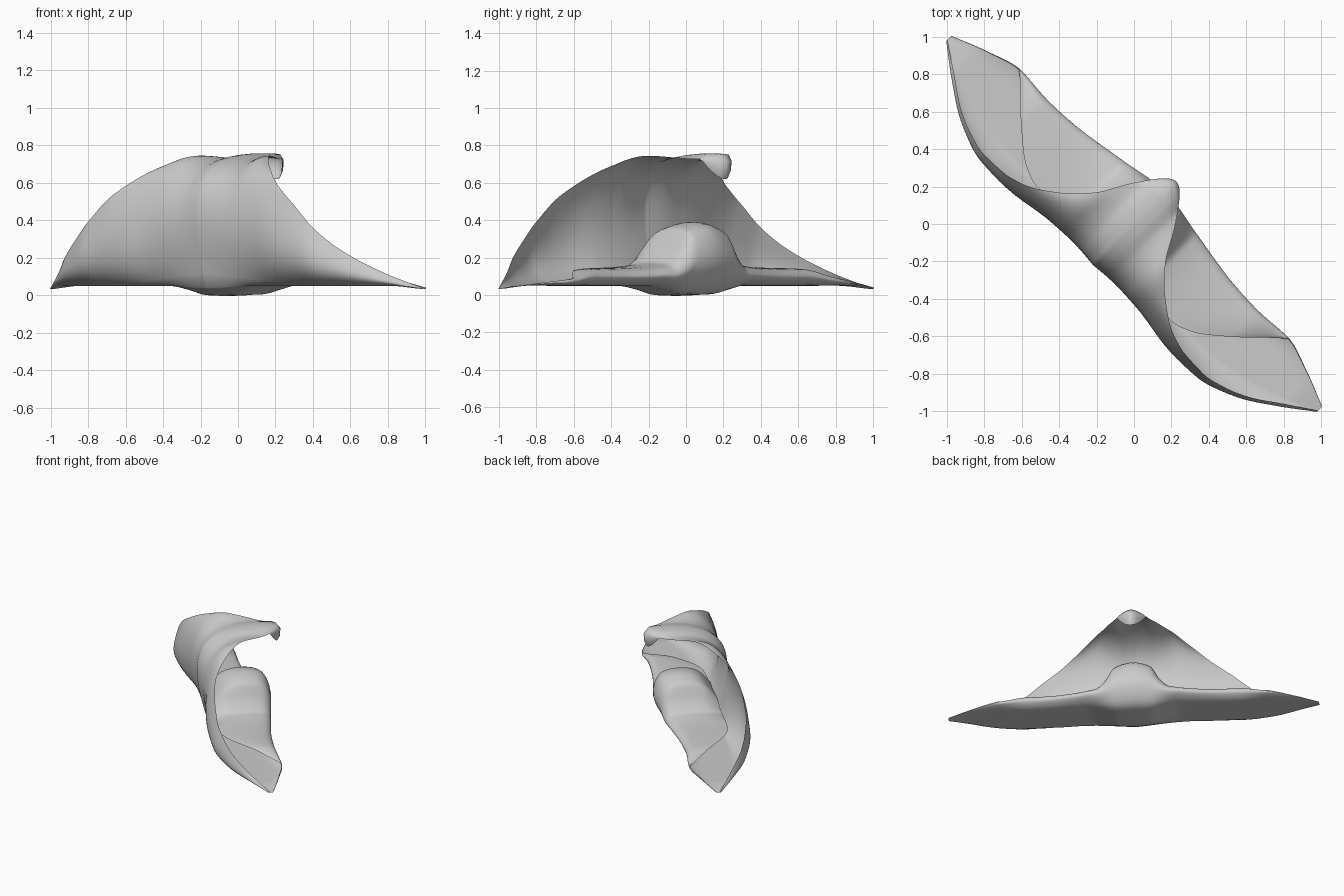
import bpy, bmesh, math
from mathutils import Vector

if "Cube" in bpy.data.objects:
    bpy.data.objects.remove(bpy.data.objects["Cube"])

# Folded cloth, symmetric about the x = y plane.
# u runs along the long diagonal, v across it; each curve is keyed on |u|.
RIM_V = [(0, .29), (.09, .24), (.16, .15), (.26, -.02), (.40, -.163), (.573, -.27), (.7, -.3), (.83, -.304), (.955, -.276), (1.075, -.226), (1.245, -.113), (1.4, -.01)]
RIM_Z = [(0, .755), (.05, .75), (.13, .727), (.26, .745), (.40, .69), (.573, .585), (.7, .5), (.83, .39), (.955, .29), (1.075, .21), (1.245, .11), (1.4, .04)]
CREST_Z = [(0, .785), (.13, .78), (.26, .75), (.4, .66), (.573, .48), (.83, .29), (1.075, .16), (1.4, .037)]
BACK_V = [(0, -.32), (.3, -.325), (.6, -.345), (.8, -.335), (1.02, -.265), (1.23, -.145), (1.4, -.02)]
BASE_Z = [(0, .04), (.3, .05), (1.23, .05), (1.4, .033)]
FRONT_V = [(0, .24), (.27, .2), (.45, .17), (.6, .15), (.8, .14), (1.0, .15), (1.22, .09), (1.4, .02)]
EDGE_V = [(0, -.2), (.3, -.23), (.516, -.225), (.62, -.19), (.78, -.07), (.96, .1), (1.01, .145)]
TOP_Z = [(0, .39), (.13, .36), (.21, .235), (.28, .17), (.45, .15), (.8, .14), (1.0, .09), (1.2, .065), (1.4, .04)]
LOW_Z = [(0, 0), (.12, .003), (.22, .025), (.36, .05), (1.23, .05), (1.4, .033)]


def curve(keys, t):
    """Smooth monotone interpolation through the keys."""
    n = len(keys)
    if t <= keys[0][0]:
        return keys[0][1]
    if t >= keys[-1][0]:
        return keys[-1][1]
    d = [(keys[i + 1][1] - keys[i][1]) / (keys[i + 1][0] - keys[i][0]) for i in range(n - 1)]

    def slope(i):
        if i == 0:
            return 0.0
        if i == n - 1:
            return d[-1]
        a, b = d[i - 1], d[i]
        return 0.0 if a * b <= 0 else 2 * a * b / (a + b)
    i = max(k for k in range(n - 1) if keys[k][0] <= t)
    h = keys[i + 1][0] - keys[i][0]
    s = (t - keys[i][0]) / h
    return ((2*s**3 - 3*s*s + 1) * keys[i][1] + (s**3 - 2*s*s + s) * h * slope(i)
            + (3*s*s - 2*s**3) * keys[i + 1][1] + (s**3 - s*s) * h * slope(i + 1))


def spline(pts, steps):
    """Catmull-Rom through 2D points."""
    p = [pts[0]] + pts + [pts[-1]]
    out = []
    for i in range(1, len(p) - 2):
        for k in range(steps):
            t = k / steps
            a, b, c, d = p[i-1], p[i], p[i+1], p[i+2]
            out.append(.5 * (2*b + (c-a)*t + (2*a-5*b+4*c-d)*t*t + (3*b-a-3*c+d)*t**3))
    return out + [pts[-1]]


def section(u):
    a = abs(u)
    R = Vector((curve(RIM_V, a), curve(RIM_Z, a)))
    w = curve(BACK_V, a)
    B = Vector((w * (.62 + .13 * max(0, 1 - a / .4)), curve(BASE_Z, a)))
    fv, low, top = curve(FRONT_V, a), curve(LOW_Z, a), curve(TOP_Z, a)
    ev = curve(EDGE_V, a) if a < 1.01 else fv
    # curled tip of the hood
    c = max(0.0, 1 - (a / .11) ** 2)
    pts = [R + Vector((.005, -.135)) * c, R + Vector((.025, -.1)) * c, R + Vector((.03, -.04)) * c]
    # back wall flaring out, then arching forward
    h, over = R.y - B.y, max(0, R.x - w)
    C1 = Vector((w * 1.22, B.y + h * (.15 + .95 * over)))
    C2 = Vector((w * 1.05 + .6 * over * min(1, a / .8), curve(CREST_Z, a)))
    n = 20
    for k in range(n + 1):
        t = 1 - k / n
        s = 1 - t
        pts.append(B*s**3 + C1*3*s*s*t + C2*3*s*t*t + R*t**3)

    # bottom, front fold and flap over the lump
    def flap(s, z):
        return Vector((fv + (ev - fv) * s, low + (top - low) * z))
    k = min(1, max(0, (a - .2) / .2))
    body = [B, Vector((B.x * .6, low)), Vector((0, low)), Vector((fv * .6, low + .06 * (top - low))),
            flap(0, .45), flap(.1, .88), flap(.4, 1), flap(.75, .92 + .06 * k), flap(1, .6 + .3 * k)]
    return pts + spline(body, 4)[1:]


bm = bmesh.new()
N = 150
rows = []
for i in range(N + 1):
    q = 2 * i / N - 1
    u = 1.4 * math.copysign(.55 * abs(q) + .45 * q * q, q)
    rows.append([bm.verts.new(((u + v) * math.sqrt(.5), (v - u) * math.sqrt(.5), z)) for v, z in section(u)])
for r0, r1 in zip(rows, rows[1:]):
    for j in range(len(r0) - 1):
        bm.faces.new((r0[j], r0[j + 1], r1[j + 1], r1[j]))
bmesh.ops.remove_doubles(bm, verts=bm.verts, dist=.0008)
bmesh.ops.recalc_face_normals(bm, faces=bm.faces)
mesh = bpy.data.meshes.new("folded_cloth")
bm.to_mesh(mesh)
bm.free()
mesh.shade_smooth()
cloth = bpy.data.objects.new("folded_cloth", mesh)
bpy.context.collection.objects.link(cloth)
